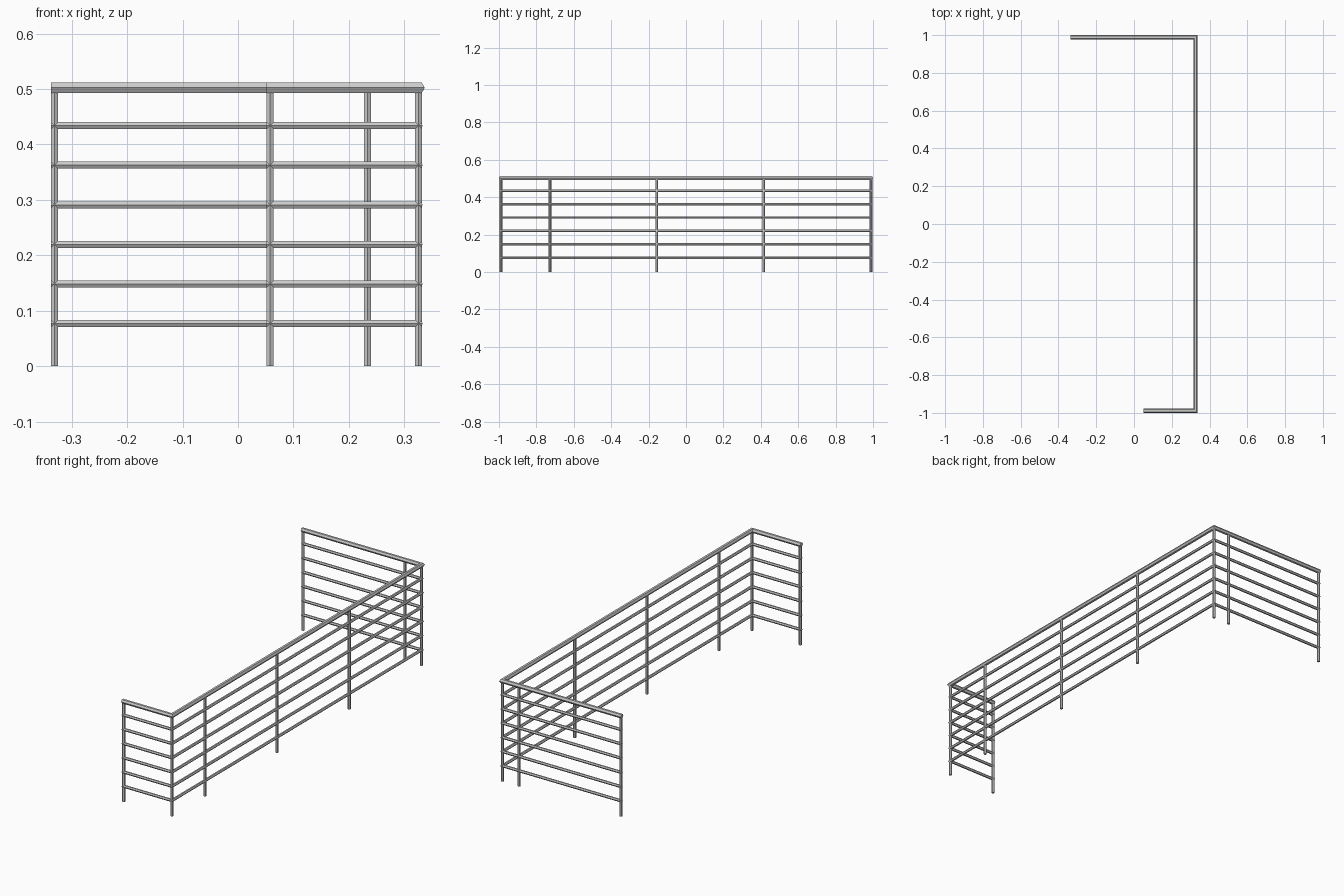
import bpy, bmesh
from math import sin, cos, tau

if "Cube" in bpy.data.objects:
    bpy.data.objects.remove(bpy.data.objects["Cube"])

CX, CY = 0.326, 0.9888           # corner centre line
X_BACK, X_FRONT = -0.337, 0.0515  # free ends of the rails
R = 0.0073                        # hexagon radius of posts and rails


def finish(bm, name):
    bmesh.ops.recalc_face_normals(bm, faces=bm.faces)
    mesh = bpy.data.meshes.new(name)
    bm.to_mesh(mesh)
    bm.free()
    obj = bpy.data.objects.new(name, mesh)
    bpy.context.collection.objects.link(obj)


def hex_rail(name, r, z):
    """Hexagonal bar swept round the U-shaped path with mitred corners."""
    bm = bmesh.new()
    rings = [[] for _ in range(4)]
    for i in range(6):
        o, h = r * cos(tau * i / 6), z + r * sin(tau * i / 6)
        path = [(X_BACK, CY + o), (CX + o, CY + o),
                (CX + o, -CY - o), (X_FRONT, -CY - o)]
        for ring, (x, y) in zip(rings, path):
            ring.append(bm.verts.new((x, y, h)))
    for a, b in zip(rings, rings[1:]):
        for i in range(6):
            j = (i + 1) % 6
            bm.faces.new((a[i], a[j], b[j], b[i]))
    bm.faces.new(rings[0])
    bm.faces.new(rings[-1])
    finish(bm, name)


def hex_post(name, x, y, height):
    """Upright hexagonal post standing on the ground."""
    bm = bmesh.new()
    base = [bm.verts.new((x + R * sin(tau * i / 6), y + R * cos(tau * i / 6), 0))
            for i in range(6)]
    face = bm.faces.new(base)
    top = bmesh.ops.extrude_face_region(bm, geom=[face], use_keep_orig=True)["geom"]
    bmesh.ops.translate(bm, vec=(0, 0, height),
                        verts=[v for v in top if isinstance(v, bmesh.types.BMVert)])
    finish(bm, name)


# Handrail and six lower rails
hex_rail("handrail", 0.011, 0.5025)
for n in range(6):
    hex_rail(f"rail_{n + 1}", R, 0.077 + 0.0714 * n)

# Posts: front return, long side, back return
posts = [(0.058, -CY), (CX, -CY), (CX, -0.727), (CX, -0.156),
         (CX, 0.416), (CX, CY), (0.234, CY), (-0.331, CY)]
for n, (x, y) in enumerate(posts):
    hex_post(f"post_{n + 1}", x, y, 0.494)
